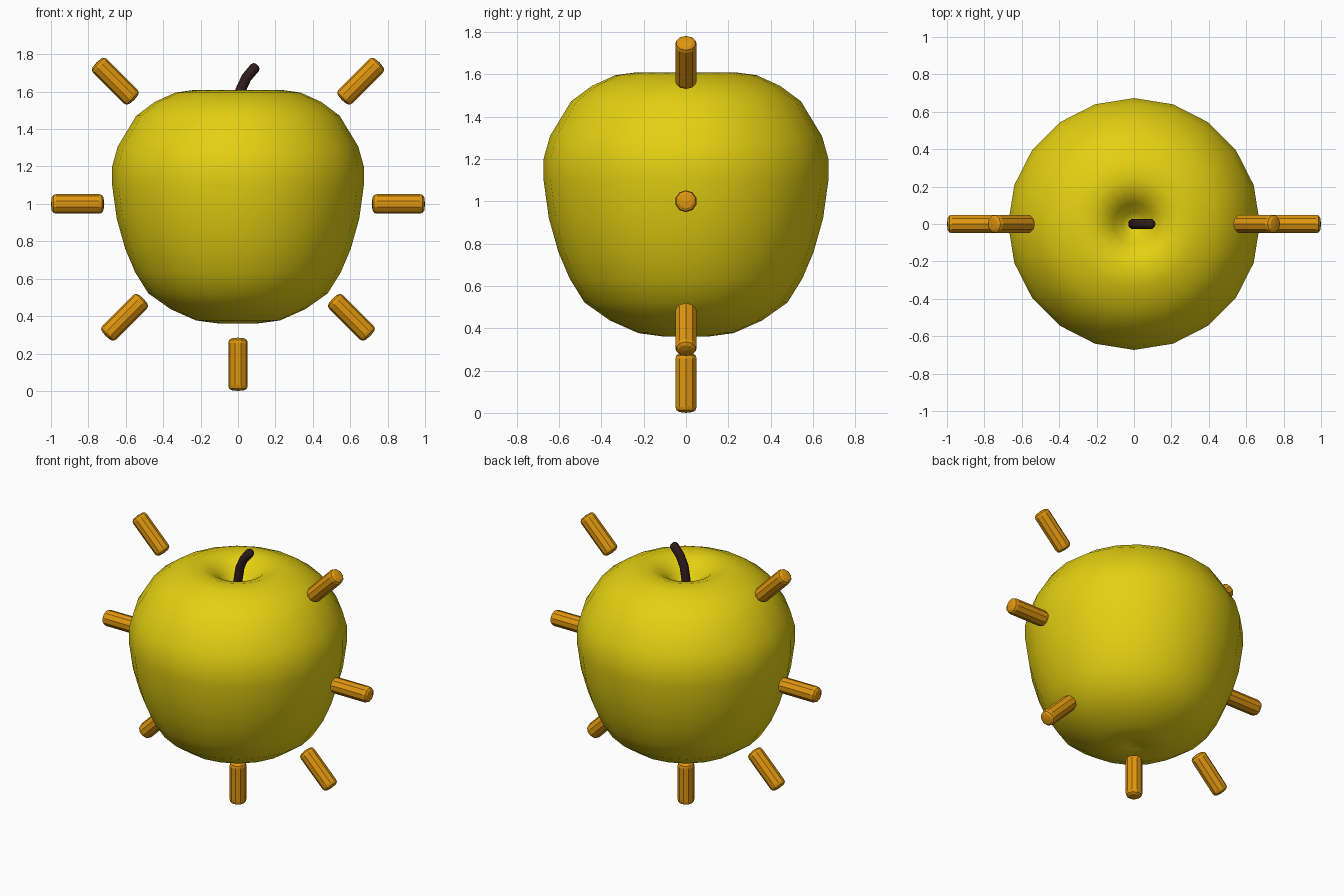
import bpy, bmesh, math
from mathutils import Matrix, Vector

if "Cube" in bpy.data.objects:
    bpy.data.objects.remove(bpy.data.objects["Cube"])


def material(name, rgb):
    m = bpy.data.materials.new(name)
    m.diffuse_color = (*rgb, 1)
    m.use_nodes = True
    m.node_tree.nodes["Principled BSDF"].inputs["Base Color"].default_value = m.diffuse_color
    return m


YELLOW = material("apple_yellow", (0.78, 0.63, 0.006))
ORANGE = material("ray_orange", (0.75, 0.31, 0.005))
BROWN = material("stem_brown", (0.03, 0.012, 0.012))


def lathe(name, profile, sides, mat, smooth=False):
    """Revolve (radius, height) points about z; zero radius closes the end."""
    bm = bmesh.new()
    rings = []
    for r, z in profile:
        n = sides if r > 0 else 1
        rings.append([bm.verts.new((r * math.cos(2 * math.pi * i / sides),
                                    r * math.sin(2 * math.pi * i / sides), z))
                      for i in range(n)])
    for a, b in zip(rings, rings[1:]):
        for i in range(sides):
            j = (i + 1) % sides
            quad = [a[i % len(a)], a[j % len(a)], b[j % len(b)], b[i % len(b)]]
            bm.faces.new(list(dict.fromkeys(quad)))
    bmesh.ops.recalc_face_normals(bm, faces=bm.faces)
    for f in bm.faces:
        f.smooth = smooth
    mesh = bpy.data.meshes.new(name)
    bm.to_mesh(mesh)
    bm.free()
    ob = bpy.data.objects.new(name, mesh)
    bpy.context.collection.objects.link(ob)
    mesh.materials.append(mat)
    return ob


# Apple body with a dimple at the top and a shallow one below
lathe("apple_body", [
    (0, 0.385), (0.05, 0.37), (0.107, 0.361), (0.225, 0.377), (0.36, 0.437),
    (0.48, 0.522), (0.55, 0.635), (0.603, 0.76), (0.648, 0.92), (0.673, 1.10),
    (0.673, 1.20), (0.643, 1.307), (0.543, 1.472), (0.445, 1.545),
    (0.335, 1.595), (0.243, 1.608), (0.165, 1.585), (0.11, 1.535),
    (0.06, 1.475), (0, 1.44)], 20, YELLOW, smooth=True)

# Rays: rounded pegs pointing outward around the apple's middle
R = 0.052
for name, angle, start in [
        ("ray_right", 0, 0.715), ("ray_upper_right", 45, 0.785),
        ("ray_upper_left", 135, 0.785), ("ray_left", 180, 0.715),
        ("ray_lower_left", 225, 0.715), ("ray_bottom", 270, 0.715),
        ("ray_lower_right", 315, 0.715)]:
    end = start + 0.285
    ray = lathe(name, [
        (0, start), (R * 0.65, start + 0.004), (R * 0.92, start + 0.013),
        (R, start + 0.028), (R, end - 0.028), (R * 0.92, end - 0.013),
        (R * 0.65, end - 0.004), (0, end)], 10, ORANGE)
    ray.data.transform(Matrix.Translation((0, 0, 1))
                       @ Matrix.Rotation(math.radians(90 - angle), 4, 'Y'))

# Stem: bent tube leaning to the right, with a rounded tip
path = [(-0.005, 1.42), (0.0, 1.52), (0.015, 1.61), (0.045, 1.675),
        (0.09, 1.728), (0.098, 1.737), (0.103, 1.742)]
radii = [0.028] * 5 + [0.023, 0.012]
stem = lathe("stem", [(0, -1)] + [(r, i) for i, r in enumerate(radii)]
             + [(0, len(radii))], 10, BROWN, smooth=True)
last = len(path) - 1
for v in stem.data.vertices:
    k = min(max(round(v.co.z), 0), last)
    a, b = path[max(k - 1, 0)], path[min(k + 1, last)]
    t = Vector((b[0] - a[0], b[1] - a[1])).normalized()
    x, y = v.co.x, v.co.y
    v.co = (path[k][0] + x * t.y, y, path[k][1] - x * t.x)
